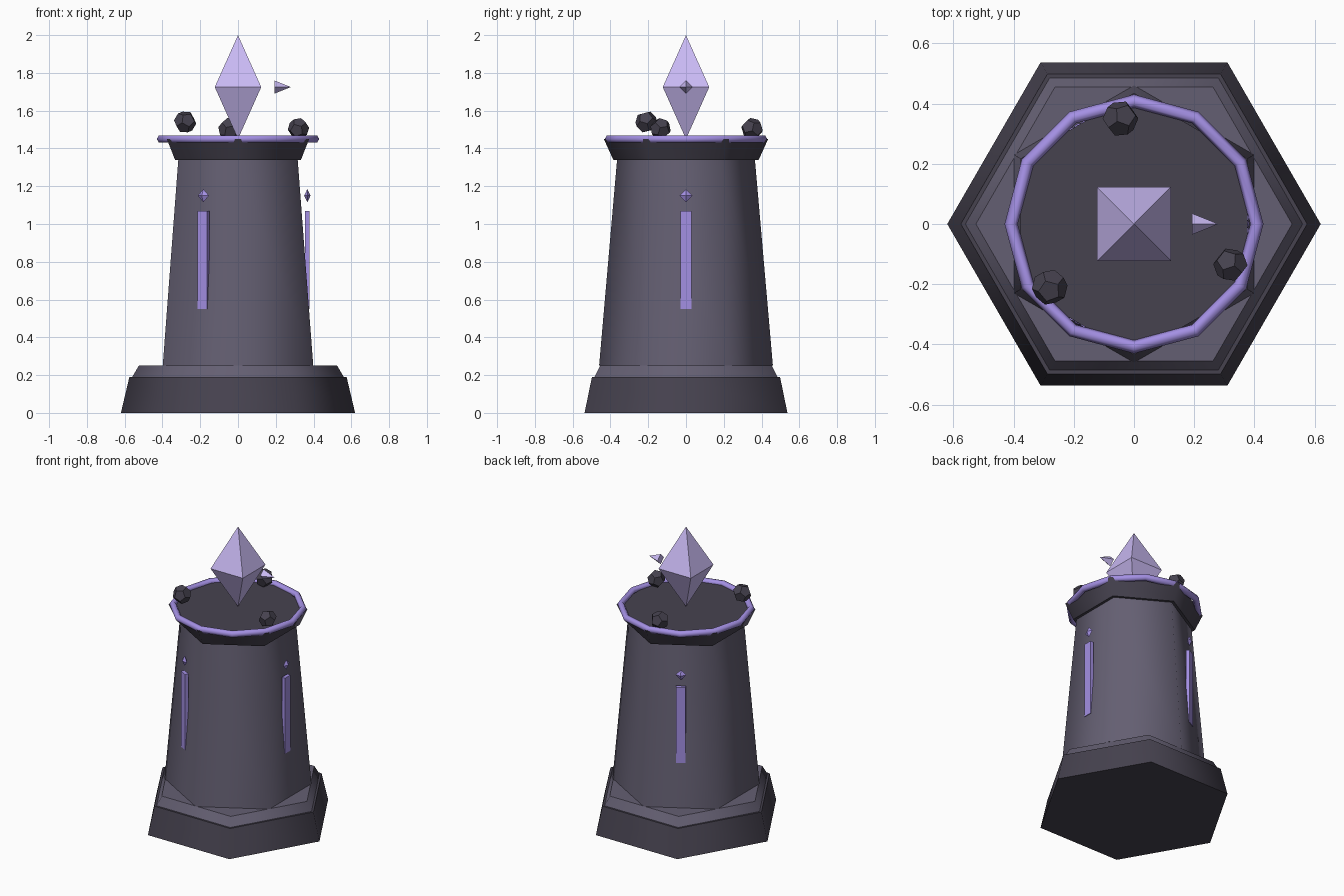
import bpy, bmesh
from math import radians, cos, sin, sqrt, pi
from mathutils import Matrix, Euler

if "Cube" in bpy.data.objects:
    bpy.data.objects.remove(bpy.data.objects["Cube"])


def material(name, rgb):
    m = bpy.data.materials.new(name)
    lin = [((c / 255 + 0.055) / 1.055) ** 2.4 for c in rgb]
    m.diffuse_color = (*lin, 1)
    m.use_nodes = True
    m.node_tree.nodes["Principled BSDF"].inputs["Base Color"].default_value = m.diffuse_color
    return m


DARK = material("dark_stone", (70, 66, 79))
STONE = material("stone", (100, 95, 114))
VIOLET = material("violet_glow", (164, 144, 228))
LILAC = material("lilac_crystal", (202, 186, 244))


def finish(obj, name, mat, smooth=False):
    obj.name = name
    obj.data.materials.append(mat)
    if smooth:
        bpy.ops.object.shade_smooth_by_angle(angle=radians(61))
    return obj


def frustum(name, r1, r2, z1, z2, turn, mat):
    """Tapered six-sided block; turn is the angle of its first corner."""
    bm = bmesh.new()
    bmesh.ops.create_cone(bm, cap_ends=True, segments=6, radius1=r1, radius2=r2, depth=z2 - z1)
    v = max(bm.verts, key=lambda p: (p.co.x > 0, p.co.x)).co
    on_x = abs(v.y) < 1e-4          # corner lies on x?
    ang = radians(turn if on_x else turn + 30)
    bm.transform(Matrix.Translation((0, 0, (z1 + z2) / 2)) @ Matrix.Rotation(ang, 4, 'Z'))
    return from_bm(bm, name, mat, True)


def from_bm(bm, name, mat, smooth=False):
    bmesh.ops.recalc_face_normals(bm, faces=bm.faces)
    me = bpy.data.meshes.new(name)
    bm.to_mesh(me)
    bm.free()
    obj = bpy.data.objects.new(name, me)
    bpy.context.collection.objects.link(obj)
    bpy.ops.object.select_all(action='DESELECT')
    obj.select_set(True)
    bpy.context.view_layer.objects.active = obj
    return finish(obj, name, mat, smooth)


def octahedron(name, loc, half, turn, mat):
    bm = bmesh.new()
    ring = [bm.verts.new((half[0] * cos(i * pi / 2), half[1] * sin(i * pi / 2), 0)) for i in range(4)]
    tips = [bm.verts.new((0, 0, s * half[2])) for s in (1, -1)]
    for t in tips:
        for i in range(4):
            bm.faces.new((ring[i], ring[(i + 1) % 4], t))
    bm.transform(Matrix.Translation(loc) @ Matrix.Rotation(radians(turn), 4, 'Z'))
    return from_bm(bm, name, mat)


def dodecahedron(name, loc, radius, rot):
    g = (1 + sqrt(5)) / 2
    pts = [(x, y, z) for x in (-1, 1) for y in (-1, 1) for z in (-1, 1)]
    for a in (-1 / g, 1 / g):
        for b in (-g, g):
            pts += [(0, a, b), (a, b, 0), (b, 0, a)]
    bm = bmesh.new()
    for p in pts:
        bm.verts.new(p)
    bmesh.ops.convex_hull(bm, input=bm.verts)
    bmesh.ops.dissolve_limit(bm, angle_limit=radians(2), verts=bm.verts, edges=bm.edges)
    bm.transform(Matrix.Translation(loc) @ Euler(rot).to_matrix().to_4x4()
                 @ Matrix.Scale(radius / sqrt(3), 4))
    return from_bm(bm, name, DARK)


# Stepped plinth, shaft and flared cap
frustum("plinth", 0.62, 0.575, 0, 0.19, 0, DARK)
frustum("plinth_step", 0.56, 0.525, 0.19, 0.25, 0, STONE)
frustum("shaft", 0.46, 0.365, 0.25, 1.34, 30, STONE)
frustum("cap", 0.385, 0.435, 1.34, 1.45, 30, DARK)

# Glowing rim around the cap
bpy.ops.mesh.primitive_torus_add(major_segments=12, minor_segments=6, major_radius=0.408,
                                 minor_radius=0.022, location=(0, 0, 1.45))
finish(bpy.context.object, "glow_rim", VIOLET, True)

# Light strips and small gems on every second face
for i in range(3):
    a = radians(120 * i)
    x, y = 0.367 * cos(a), 0.367 * sin(a)
    bm = bmesh.new()
    bmesh.ops.create_cube(bm, size=1)
    bm.transform(Matrix.Translation((x, y, 0.81)) @ Matrix.Rotation(a, 4, 'Z')
                 @ Matrix.Diagonal((0.025, 0.06, 0.52, 1)))
    from_bm(bm, f"light_strip_{i + 1}", VIOLET)
    octahedron(f"strip_gem_{i + 1}", (x, y, 1.15), (0.017, 0.034, 0.035), 120 * i, VIOLET)

# Large crystal balanced on the cap
r = 0.123 * sqrt(2)
octahedron("crystal", (0, 0, 1.725), (r, r, 0.275), 45, LILAC)

# Four-sided shard pointing sideways
bm = bmesh.new()
base = [bm.verts.new((0.193, 0.035 * cos(k * pi / 2), 1.725 + 0.035 * sin(k * pi / 2))) for k in range(4)]
tip = bm.verts.new((0.28, 0, 1.725))
bm.faces.new(base)
for k in range(4):
    bm.faces.new((base[k], base[(k + 1) % 4], tip))
from_bm(bm, "shard", LILAC)

# Loose stones around the crystal
stones = [((-0.28, -0.21, 1.54), 0.06, (0.3, 0.5, 0.2)),
          ((0.32, -0.135, 1.505), 0.057, (0.6, 0.1, 0.9)),
          ((-0.045, 0.35, 1.503), 0.06, (0.9, 0.4, 0.3))]
for i, (loc, rad, rot) in enumerate(stones):
    dodecahedron(f"loose_stone_{i + 1}", loc, rad, rot)
